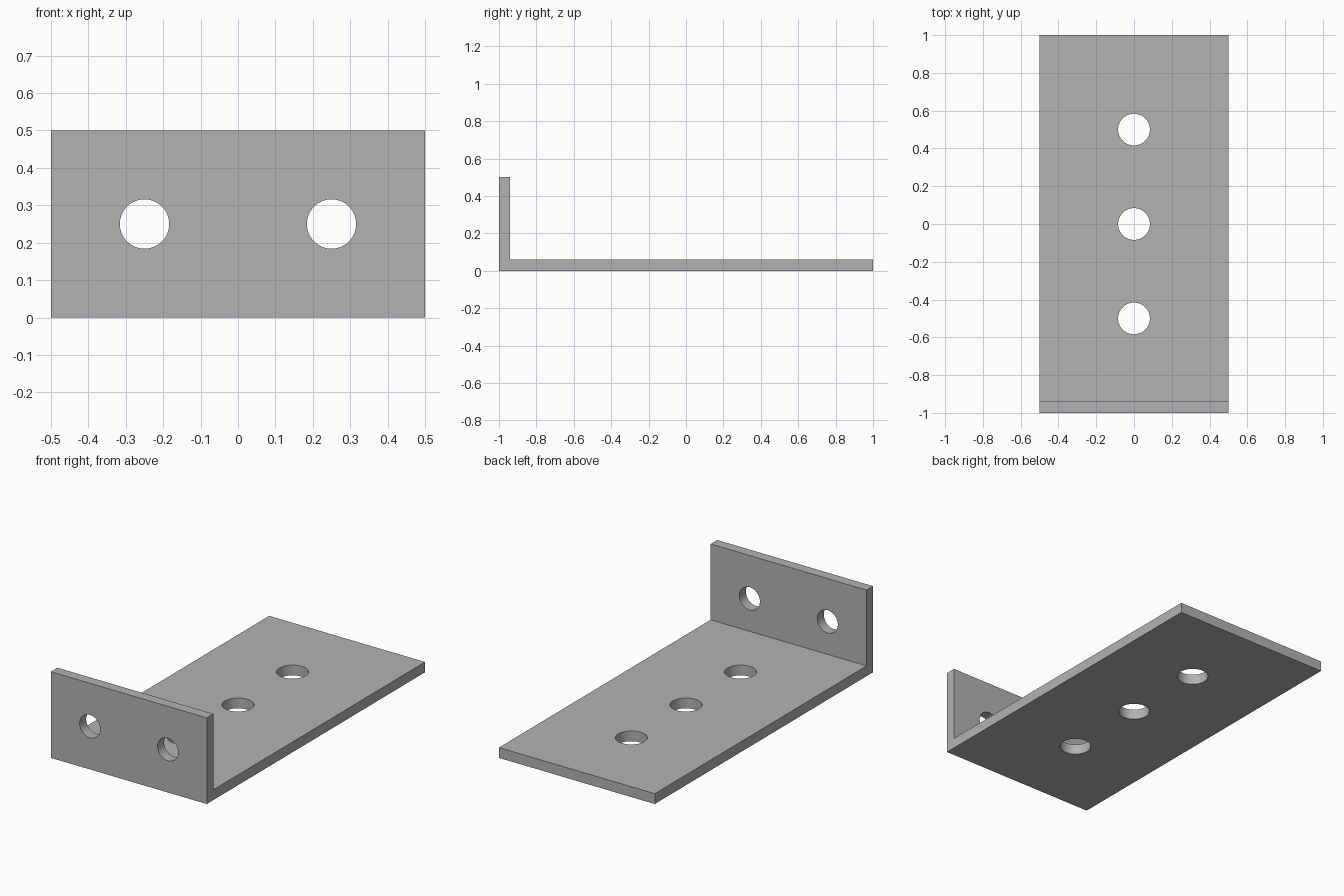
import bpy, bmesh
from math import radians

cube = bpy.data.objects.get("Cube")
if cube:
    bpy.data.objects.remove(cube, do_unlink=True)

WIDTH, LENGTH, HEIGHT, THICK = 1.0, 2.0, 0.5, 0.06

steel = bpy.data.materials.new("grey_steel")
steel.use_nodes = True
colour = (0.45, 0.45, 0.45, 1)
steel.diffuse_color = colour
steel.node_tree.nodes["Principled BSDF"].inputs["Base Color"].default_value = colour

# L-shaped side profile, extruded across the width
front, back = -LENGTH / 2, LENGTH / 2
profile = [(front, 0), (back, 0), (back, THICK), (front + THICK, THICK),
           (front + THICK, HEIGHT), (front, HEIGHT)]
bm = bmesh.new()
side = bm.faces.new([bm.verts.new((-WIDTH / 2, y, z)) for y, z in profile])
swept = bmesh.ops.extrude_face_region(bm, geom=[side])["geom"]
bmesh.ops.translate(bm, vec=(WIDTH, 0, 0),
                    verts=[v for v in swept if isinstance(v, bmesh.types.BMVert)])
bmesh.ops.recalc_face_normals(bm, faces=bm.faces)
mesh = bpy.data.meshes.new("angle_bracket")
bm.to_mesh(mesh)
bm.free()
bracket = bpy.data.objects.new("angle_bracket", mesh)
bpy.context.collection.objects.link(bracket)
mesh.materials.append(steel)


def drill(name, centre, radius, tilt=0):
    """Cut a round through hole in the bracket."""
    bpy.ops.mesh.primitive_cylinder_add(vertices=64, radius=radius, depth=THICK * 3,
                                        location=centre, rotation=(tilt, 0, 0))
    cutter = bpy.context.object
    cutter.name = name
    cutter.data.materials.append(steel)
    cutter.hide_render = True
    cut = bracket.modifiers.new(name, 'BOOLEAN')
    cut.operation, cut.solver, cut.object = 'DIFFERENCE', 'EXACT', cutter
    bpy.ops.object.select_all(action='DESELECT')
    bracket.select_set(True)
    bpy.context.view_layer.objects.active = bracket
    bpy.ops.object.modifier_apply(modifier=name)
    bpy.data.objects.remove(cutter, do_unlink=True)


# Three holes along the base, two in the upright flange
for y in (-0.5, 0, 0.5):
    drill("base_hole", (0, y, THICK / 2), 0.084)
for x in (-0.25, 0.25):
    drill("flange_hole", (x, front + THICK / 2, HEIGHT / 2), 0.066, radians(90))

bpy.ops.object.shade_smooth_by_angle(angle=radians(30))
